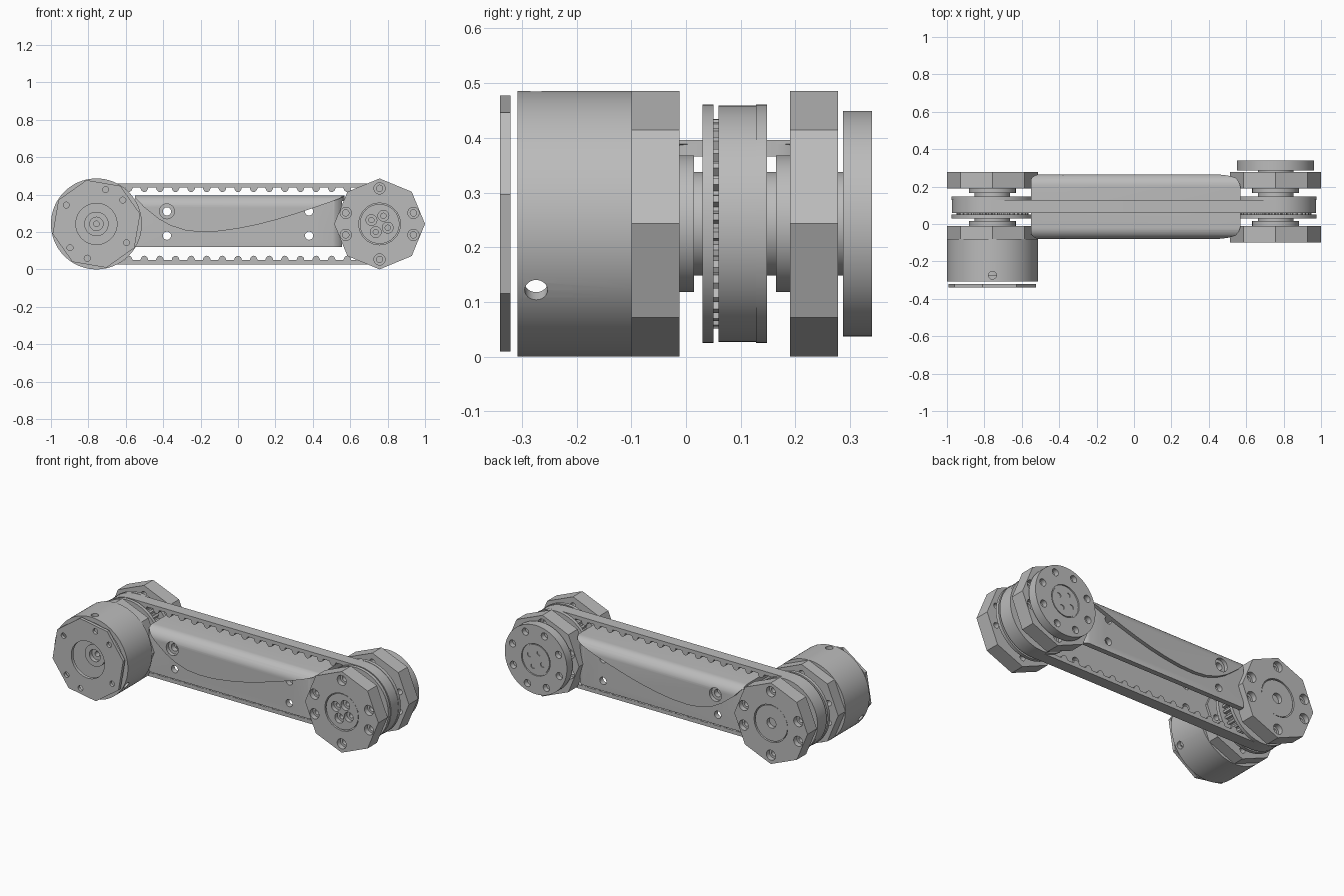
import bpy, bmesh
from math import sin, cos, pi, radians
from mathutils import Matrix

if "Cube" in bpy.data.objects:
    bpy.data.objects.remove(bpy.data.objects["Cube"])

grey = bpy.data.materials.new("machined grey")
grey.use_nodes = True
grey.diffuse_color = (0.5, 0.5, 0.5, 1)
grey.node_tree.nodes["Principled BSDF"].inputs["Base Color"].default_value = (0.5, 0.5, 0.5, 1)

CX, CZ, R = 0.757, 0.243, 0.243   # joint centre offset, axis height, housing radius


def finish(name, bm):
    bmesh.ops.recalc_face_normals(bm, faces=bm.faces)
    mesh = bpy.data.meshes.new(name)
    bm.to_mesh(mesh)
    bm.free()
    mesh.materials.append(grey)
    mesh.shade_smooth()
    mesh.set_sharp_from_angle(angle=radians(30))
    ob = bpy.data.objects.new(name, mesh)
    bpy.context.collection.objects.link(ob)
    return ob


def prism(name, pts, lo, hi, axis="y", bm=None):
    """Extrude a closed outline between lo and hi along an axis."""
    keep = bm is not None
    bm = bm or bmesh.new()
    place = {"x": lambda a, b, t: (t, a, b), "y": lambda a, b, t: (a, t, b),
             "z": lambda a, b, t: (a, b, t)}[axis]
    rings = [[bm.verts.new(place(a, b, t)) for a, b in pts] for t in (lo, hi)]
    bm.faces.new(rings[0])
    bm.faces.new(rings[1])
    n = len(pts)
    for i in range(n):
        j = (i + 1) % n
        bm.faces.new((rings[0][i], rings[0][j], rings[1][j], rings[1][i]))
    return None if keep else finish(name, bm)


def circle(x, z, r, n=48, turn=0.0):
    return [(x + r * cos(2 * pi * i / n + turn), z + r * sin(2 * pi * i / n + turn)) for i in range(n)]


def disc(name, x, y0, y1, r, n=64, turn=0.0):
    return prism(name, circle(x, CZ, r, n, turn), y0, y1)


def boolean(ob, cutter, op="DIFFERENCE"):
    """Apply a boolean and remove the cutter."""
    cutter.hide_render = True
    mod = ob.modifiers.new("cut", "BOOLEAN")
    mod.object, mod.operation, mod.solver = cutter, op, "EXACT"
    deps = bpy.context.evaluated_depsgraph_get()
    mesh = bpy.data.meshes.new_from_object(ob.evaluated_get(deps))
    ob.modifiers.clear()
    ob.data = mesh
    bpy.data.objects.remove(cutter)
    mesh.shade_smooth()
    mesh.set_sharp_from_angle(angle=radians(30))


def drill(ob, spots, r, y0, y1):
    """Cut round holes along y at the given (x, z) spots."""
    bm = bmesh.new()
    for x, z in spots:
        prism("", circle(x, z, r, 20), y0, y1, bm=bm)
    boolean(ob, finish("drill", bm))


def around(x, r, degrees):
    return [(x + r * cos(radians(d)), CZ + r * sin(radians(d))) for d in degrees]


# Octagonal joint housings with six counterbored bolt holes
bolts = (90, 270, 18, -18, 162, 198)
for side, x in (("right", -CX), ("left", CX)):
    for end, y0, y1, face in (("front", -0.10, -0.012, -0.10), ("rear", 0.19, 0.278, 0.278)):
        plate = disc(f"{side}_{end}_housing", x, y0, y1, R, 8)
        drill(plate, around(x, 0.19, bolts), 0.017, y0 - 0.1, y1 + 0.1)
        drill(plate, around(x, 0.19, bolts), 0.03, face - 0.03, face + 0.03)
        drill(plate, [(x, CZ)], 0.112, y0 - 0.1, y1 + 0.1)
        hub = disc(f"{side}_{end}_hub", x, y0 + 0.005, y1 - 0.005, 0.106)
        if (side, end) == ("left", "front"):
            four = around(x, 0.048, (65, 155, 245, 335))
            drill(hub, four, 0.014, y0 - 0.1, y1 + 0.1)
            drill(hub, four, 0.029, y0 - 0.05, y0 + 0.03)
        else:
            drill(hub, [(x, CZ)], 0.03, face - 0.03, face + 0.03)
    # Bearing steps between the housings and the pulley
    for end, y0, y1, r in (("front_collar", -0.015, 0.015, 0.125), ("front_spacer", 0.01, 0.035, 0.095),
                           ("rear_spacer", 0.14, 0.17, 0.095), ("rear_collar", 0.165, 0.195, 0.125)):
        disc(f"{side}_{end}", x, y0, y1, r)
    # Toothed pulley and its flanges
    teeth = 36
    gear = [(x + r * cos(2 * pi * (i + f) / teeth), CZ + r * sin(2 * pi * (i + f) / teeth))
            for i in range(teeth) for f, r in ((0, 0.175), (0.2, 0.192), (0.55, 0.192), (0.75, 0.175))]
    prism(f"{side}_pulley", gear, 0.045, 0.135)
    disc(f"{side}_front_flange", x, 0.03, 0.05, 0.218)
    disc(f"{side}_rear_flange", x, 0.128, 0.148, 0.218)

# Timing belt with teeth on the inside of both straight runs


def stadium(r, n=32):
    return [(s * CX + r * cos(a), CZ + r * sin(a)) for s, start in ((1, -pi / 2), (-1, pi / 2))
            for a in [start + pi * i / n for i in range(n + 1)]]


belt = prism("belt", stadium(0.216), 0.059, 0.128)
boolean(belt, prism("belt_inside", stadium(0.194), 0.0, 0.2))
bm = bmesh.new()
for side in (1, -1):
    for i in range(-8, 9):
        tooth = [(0.0835 * i + 0.021 * cos(pi * k / 8), CZ + side * (0.198 - 0.028 * sin(pi * k / 8)))
                 for k in range(9)]
        prism("", tooth, 0.06, 0.127, bm=bm)
finish("belt_teeth", bm)

# Hollow arm: a narrow core and a raised curved cover, open below and at the ends
MID = 0.0925


def arm_block(name, half, top, r):
    sect = [(MID - half, 0.12)]
    for s, start in ((-1, pi), (1, pi / 2)):
        sect += [(MID + s * (half - r) + r * cos(start - pi / 2 * i / 8),
                  top - r + r * sin(start - pi / 2 * i / 8)) for i in range(9)]
    sect.append((MID + half, 0.12))
    ob = prism(name, sect, -0.55, 0.57, "x")
    # Plan outline with rounded corners toward the left joint
    plan = [(-0.6, MID - half - 0.002), (-0.6, MID + half + 0.002)]
    for s, start in ((1, pi / 2), (-1, 0)):
        plan += [(0.49 + 0.08 * cos(start - pi / 2 * i / 8),
                  MID + s * (half - 0.078) + 0.08 * sin(start - pi / 2 * i / 8)) for i in range(9)]
    boolean(ob, prism("plan", plan, 0, 1, "z"), "INTERSECT")
    channel = [(MID - 0.118, -0.1), (MID + 0.118, -0.1), (MID + 0.118, 0.366), (MID - 0.118, 0.366)]
    boolean(ob, prism("channel", channel, -1, 1, "x"))
    return ob


core = arm_block("arm_core", 0.15, 0.394, 0.03)
drill(core, [(s * 0.38, z) for s in (-1, 1) for z in (0.18, 0.31)], 0.022, -0.5, 0.5)

cover = arm_block("arm_cover", 0.1725, 0.396, 0.06)
sweep = [(-0.56, 0.395), (-0.5, 0.33), (-0.42, 0.267), (-0.36, 0.234), (-0.28, 0.208), (-0.2, 0.2),
         (-0.1, 0.204), (0, 0.218), (0.1, 0.238), (0.2, 0.264), (0.3, 0.294), (0.4, 0.327),
         (0.5, 0.362), (0.58, 0.393), (0.58, 0.5), (-0.56, 0.5)]
boolean(cover, prism("sweep", sweep, -0.5, 0.5), "INTERSECT")
drill(cover, [(-0.38, 0.31)], 0.04, -0.5, 0.5)

# Motor can: hollow shell, radial vent holes, inner floor and shaft boss
can = disc("motor_can", -CX, -0.308, -0.08, R, 96)
drill_depth = disc("hollow", -CX, -0.4, -0.22, 0.215, 96)
boolean(can, drill_depth)
for deg in (90, -30, 210):
    bm = bmesh.new()
    spin = Matrix.Rotation(radians(90 - deg), 4, "Y")
    prism("", circle(0, -0.274, 0.021, 24), 0.15, 0.3, "z", bm)
    bmesh.ops.transform(bm, verts=bm.verts, matrix=Matrix.Translation((-CX, 0, CZ)) @ spin)
    boolean(can, finish("vent", bm))
boss = disc("motor_boss", -CX, -0.275, -0.215, 0.065)
drill(boss, [(-CX, CZ)], 0.036, -0.4, -0.25)
drill(boss, [(-CX, CZ)], 0.015, -0.4, -0.1)

# Octagonal motor cap
cap = disc("motor_cap", -CX, -0.34, -0.321, 0.24, 8, radians(12.8))
drill(cap, around(-CX, 0.19, (75, 42, 148, 255, 222, 328)), 0.016, -0.5, -0.2)
boolean(cap, disc("bore", -CX, -0.5, -0.2, 0.11))

# Output disc on the rear of the left joint
disc("output_boss", CX, 0.27, 0.295, 0.095)
output = disc("output_disc", CX, 0.287, 0.34, 0.206, 96)
boolean(output, disc("recess", CX, 0.332, 0.4, 0.095))
drill(output, around(CX, 0.165, [45 * i + 20 for i in range(8)]), 0.021, 0.31, 0.4)
insert = disc("output_insert", CX, 0.325, 0.337, 0.088)
drill(insert, around(CX, 0.048, (25, 115, 205, 295)), 0.015, 0.2, 0.4)
